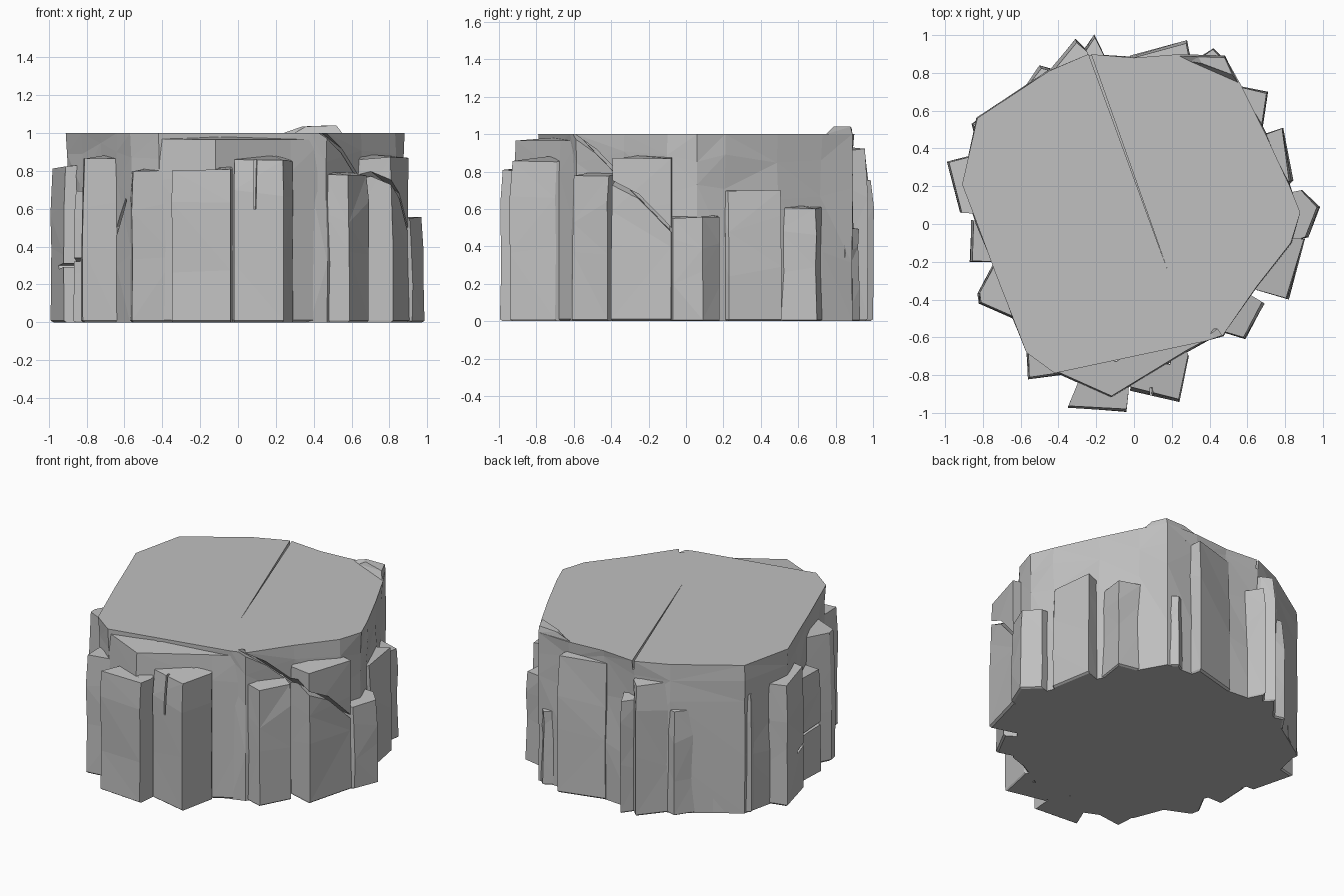
import bpy, bmesh, random
from mathutils import Vector

random.seed(4)
if "Cube" in bpy.data.objects:
    bpy.data.objects.remove(bpy.data.objects["Cube"], do_unlink=True)

stone = bpy.data.materials.new("grey stone")
stone.use_nodes = True
GREY = (0.53, 0.53, 0.53, 1)
stone.diffuse_color = GREY
stone.node_tree.nodes["Principled BSDF"].inputs["Base Color"].default_value = GREY


def make_object(name, bm):
    # Rings are wound consistently, so only the overall direction needs a check
    if bm.calc_volume(signed=True) < 0:
        bmesh.ops.reverse_faces(bm, faces=bm.faces)
    mesh = bpy.data.meshes.new(name)
    bm.to_mesh(mesh)
    bm.free()
    mesh.materials.append(stone)
    obj = bpy.data.objects.new(name, mesh)
    bpy.context.collection.objects.link(obj)
    return obj


def loft(name, rings):
    """Closed solid through a stack of equal-length point rings."""
    bm = bmesh.new()
    rows = [[bm.verts.new(p) for p in ring] for ring in rings]
    n = len(rows[0])
    for low, high in zip(rows, rows[1:]):
        for i in range(n):
            j = (i + 1) % n
            a, b, c, d = low[i], low[j], high[j], high[i]
            if random.random() < 0.5:
                bm.faces.new((a, b, c)); bm.faces.new((a, c, d))
            else:
                bm.faces.new((a, b, d)); bm.faces.new((b, c, d))
    bm.faces.new(rows[0][::-1])
    bm.faces.new(rows[-1])
    return make_object(name, bm)


def column(name, outer, top, slope=0.02, rough=0.012):
    """Rough pillar whose outer corners are given and whose back is buried."""
    buried = [(x * 0.8, y * 0.8) for x, y in reversed(outer)]
    rings = []
    for level, scale in ((0, 0.985), (0.012, 1), (0.4, 1), (0.75, 1), (1, 0.99)):
        ring = []
        for i, (x, y) in enumerate(outer + buried):
            inside = i >= len(outer)
            wobble = 0 if inside or level < 0.1 else random.uniform(-rough, rough * 0.4)
            s = scale + wobble
            z = level * top
            if level == 1:
                z += slope if inside else random.uniform(-0.012, 0.004)
            elif level > 0.1:
                z += random.uniform(-0.08, 0.08) * top
            ring.append((x * s, y * s, z))
        rings.append(ring)
    return loft(name, rings)


def ribbon(name, path, thick, axis, reach):
    """Thin cutter following a path on the wall, from just inside it outward."""
    axis = Vector(axis) * thick / 2
    rings = []
    for p in map(Vector, path):
        inn = Vector((p.x * 0.93, p.y * 0.93, p.z))
        out = Vector((p.x * reach, p.y * reach, p.z))
        rings.append([out - axis, out + axis, inn + axis, inn - axis])
    obj = loft(name, rings)
    obj.hide_render = True
    return obj


# Main block, with faceted walls
outline = [(0.88, 0.06), (0.82, 0.21), (0.69, 0.49), (0.57, 0.73), (0.48, 0.89),
           (0.25, 0.9), (0, 0.88), (-0.24, 0.9), (-0.45, 0.81), (-0.83, 0.56),
           (-0.91, 0.21), (-0.83, 0), (-0.73, -0.27), (-0.64, -0.5),
           (-0.57, -0.68), (-0.42, -0.79), (0.38, -0.62), (0.47, -0.59),
           (0.65, -0.33), (0.83, -0.1)]
rings = []
for z, rough in ((0, 0), (0.35, 0.015), (0.7, 0.02), (0.9, 0.012), (1, 0)):
    rings.append([])
    for x, y in outline:
        s = 1 + random.uniform(-rough, rough * 0.5)
        dz = random.uniform(-0.06, 0.06) if rough else 0
        rings[-1].append((x * s, y * s, z + dz))
block = loft("main_block", rings)

# Broken shoulder just below the top at the front
column("front_shoulder", [(-0.42, -0.785), (-0.12, -0.92),
                          (0.28, -0.68), (0.46, -0.58)], 0.975, 0.005, 0.005)

# Broken pillars around the block
pillars = {
    "front_right_pillar": ([(-0.57, -0.67), (-0.56, -0.82), (-0.33, -0.79)], 0.8),
    "front_middle_pillar": ([(-0.3, -0.85), (-0.35, -0.97), (-0.04, -0.995), (-0.03, -0.9)], 0.81),
    "front_left_pillar": ([(-0.02, -0.88), (0.24, -0.94), (0.29, -0.7)], 0.86),
    "left_corner_pillar": ([(0.46, -0.57), (0.59, -0.61), (0.69, -0.42)], 0.78),
    "left_tall_pillar": ([(0.65, -0.35), (0.82, -0.4), (0.905, -0.08)], 0.87),
    "left_short_pillar": ([(0.85, -0.09), (0.92, -0.07), (0.985, 0.09), (0.89, 0.18)], 0.56),
    "left_rear_pillar": ([(0.82, 0.21), (0.84, 0.23), (0.79, 0.51), (0.7, 0.48)], 0.7),
    "rear_left_pillar": ([(0.68, 0.5), (0.71, 0.7), (0.56, 0.73)], 0.61),
    "rear_small_pillar": ([(0.5, 0.85), (0.42, 0.93), (0.34, 0.88)], 0.5),
    "rear_wide_pillar": ([(0.3, 0.88), (0.28, 0.97), (-0.02, 0.89)], 0.92),
    "rear_middle_pillar": ([(-0.15, 0.88), (-0.21, 1.0), (-0.29, 0.89)], 0.76),
    "rear_tall_pillar": ([(-0.25, 0.92), (-0.31, 0.98), (-0.44, 0.82)], 0.88),
    "rear_right_pillar": ([(-0.43, 0.82), (-0.5, 0.84), (-0.58, 0.72)], 0.7),
    "right_rear_pillar": ([(-0.67, 0.67), (-0.86, 0.53), (-0.83, 0.42)], 0.8),
    "right_middle_pillar": ([(-0.87, 0.36), (-0.99, 0.33), (-0.92, 0.06)], 0.82),
    "right_short_pillar": ([(-0.86, 0.02), (-0.87, -0.2), (-0.75, -0.2)], 0.7),
    "right_front_pillar": ([(-0.74, -0.2), (-0.83, -0.37), (-0.82, -0.42), (-0.64, -0.5)], 0.87),
}
solids = {name: column(name, pts, top) for name, (pts, top) in pillars.items()}

# Raised sliver on the rear left rim
rim = [(0.24, 0.89), (0.3, 0.86), (0.55, 0.75), (0.48, 0.89)]
loft("raised_rim_chip", [[(x, y, 0.93) for x, y in rim],
                         [(x, y, 1.0) for x, y in rim],
                         [(0.34, 0.885, 1.035), (0.36, 0.85, 1.035),
                          (0.52, 0.79, 1.04), (0.48, 0.88, 1.04)]])

# Cracks: two sloping clefts in the walls, a split in a pillar, a seam on top
cleft_left = ribbon("left_cleft_cutter", [(0.43, -0.63, 1.02), (0.88, -0.03, 0.44)],
                    0.025, (0, 0, 1), 1.3)
cleft_right = ribbon("right_cleft_cutter", [(-0.6, -0.62, 0.65), (-0.68, -0.42, 0.36),
                                            (-0.93, 0.16, 0.29)], 0.02, (0, 0.3, 1), 1.12)
split = ribbon("pillar_split_cutter", [(0.09, -0.93, 0.6), (0.1, -0.93, 0.95)],
               0.014, (1, 0, 0), 1.12)
seam_plan = [(-0.252, 0.93), (0.18, -0.25), (-0.238, 0.93)]
seam = loft("top_seam_cutter", [[(x, y, z) for x, y in seam_plan] for z in (0.94, 1.05)])
seam.hide_render = True

cuts = {
    cleft_left: [block, solids["left_tall_pillar"]],
    cleft_right: [block, solids["right_middle_pillar"], solids["right_short_pillar"]],
    split: [solids["front_left_pillar"]],
    seam: [block],
}
for cutter, targets in cuts.items():
    for target in targets:
        whole = target.data.copy()
        mod = target.modifiers.new("crack", "BOOLEAN")
        mod.operation = "DIFFERENCE"
        mod.solver = "EXACT"
        mod.object = cutter
        bpy.context.view_layer.objects.active = target
        bpy.ops.object.modifier_apply(modifier=mod.name)
        # Keep the uncut stone if a cut removes most of it
        if len(target.data.polygons) < len(whole.polygons) * 0.7:
            target.data = whole
for cutter in cuts:
    bpy.data.objects.remove(cutter, do_unlink=True)
